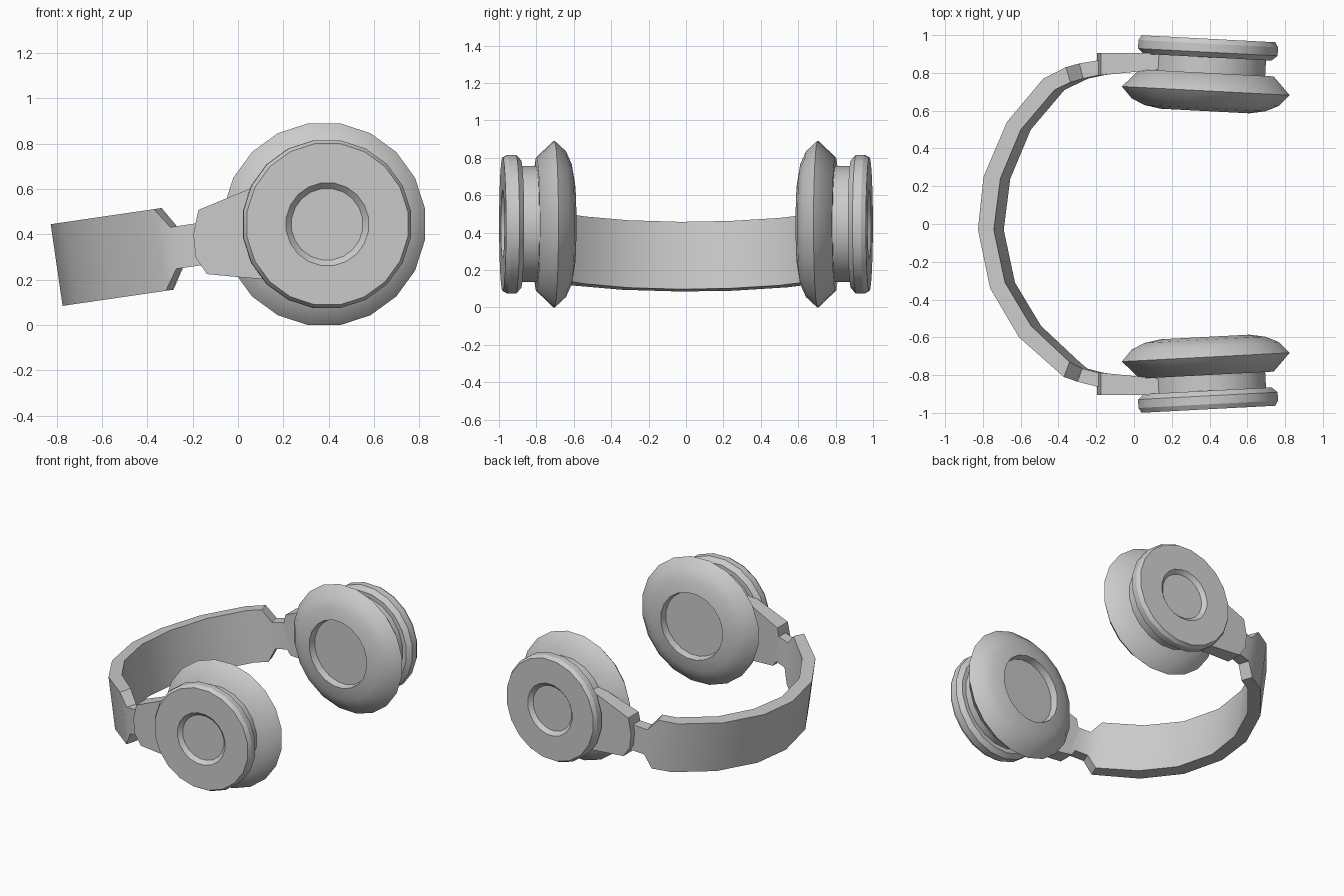
import bpy, bmesh, math
from mathutils import Matrix, Vector

if "Cube" in bpy.data.objects:
    bpy.data.objects.remove(bpy.data.objects["Cube"])

SIDES = 20
# ear cup frame: local z points outward (+y), toed in by 3 degrees
CUP = (Matrix.Translation((0.38, 0.705, 0.445))
       @ Matrix.Rotation(math.radians(-3), 4, 'Z')
       @ Matrix.Rotation(math.radians(-90), 4, 'X'))


def finish(name, bm, mirror=False, angle=30):
    bmesh.ops.recalc_face_normals(bm, faces=bm.faces)
    mesh = bpy.data.meshes.new(name)
    bm.to_mesh(mesh)
    bm.free()
    ob = bpy.data.objects.new(name, mesh)
    bpy.context.collection.objects.link(ob)
    if mirror:
        m = ob.modifiers.new("mirror", 'MIRROR')
        m.use_axis = (False, True, False)
    bpy.ops.object.select_all(action='DESELECT')
    ob.select_set(True)
    bpy.context.view_layer.objects.active = ob
    bpy.ops.object.shade_smooth_by_angle(angle=math.radians(angle))
    return ob


def bridge(bm, rings):
    n = len(rings[0])
    for a, b in zip(rings, rings[1:]):
        for i in range(n):
            j = (i + 1) % n
            bm.faces.new((a[i], a[j], b[j], b[i]))
    bm.faces.new(rings[0])
    bm.faces.new(rings[-1])


def lathe(name, profile, angle):
    """Revolve (radius, outward offset) points about the cup axis, capped."""
    bm = bmesh.new()
    k = 1 / math.cos(math.pi / SIDES)
    rings = []
    for r, s in profile:
        ring = []
        for i in range(SIDES):
            t = 2 * math.pi * (i + 0.5) / SIDES
            p = Vector((r * k * math.cos(t), r * k * math.sin(t), s))
            ring.append(bm.verts.new(CUP @ p))
        rings.append(ring)
    bridge(bm, rings)
    return finish(name, bm, True, angle)


# padded cushion with shallow ear recess
lathe("ear_cushion", [(0.225, -0.06), (0.235, -0.107), (0.32, -0.092),
                      (0.39, -0.06), (0.445, 0.0), (0.355, 0.095)], 50)

# neck and outer disc with dished centre
lathe("ear_housing", [(0.31, 0.06), (0.31, 0.178), (0.34, 0.178),
                      (0.37, 0.205), (0.37, 0.25), (0.355, 0.276),
                      (0.182, 0.276), (0.157, 0.25)], 25)

# yoke joining cup to headband
bm = bmesh.new()
outline = [(-0.197, 0.40), (-0.175, 0.508), (0.06, 0.605), (0.2, 0.63),
           (0.2, 0.195), (0.0, 0.212), (-0.137, 0.225), (-0.187, 0.30)]
inner = [bm.verts.new((x, 0.785 + 0.1 * (x + 0.2), z)) for x, z in outline]
outer = [bm.verts.new((x, 0.905, z)) for x, z in outline]
bridge(bm, [inner, outer])
finish("yoke", bm, True)

# headband: (outer u, outer y, inner u, inner y, half height), tilted plane
WIDE, SLIM = 0.182, 0.093
stations = [
    (0.80, -0.875, 0.80, -0.815, SLIM), (0.62, -0.86, 0.62, -0.785, SLIM),
    (0.52, -0.835, 0.545, -0.765, SLIM), (0.46, -0.81, 0.49, -0.73, WIDE),
    (0.22, -0.60, 0.285, -0.54, WIDE), (0.065, -0.34, 0.145, -0.31, WIDE),
    (0.0, -0.03, 0.085, -0.03, WIDE), (0.03, 0.25, 0.12, 0.24, WIDE),
    (0.155, 0.54, 0.23, 0.50, WIDE), (0.35, 0.77, 0.41, 0.71, WIDE),
    (0.47, 0.83, 0.495, 0.75, WIDE), (0.53, 0.85, 0.55, 0.77, SLIM),
    (0.62, 0.865, 0.62, 0.785, SLIM), (0.80, 0.875, 0.80, 0.815, SLIM)]
tilt = Matrix.Translation((-0.80, 0, 0.265)) @ Matrix.Rotation(math.radians(-8.3), 4, 'Y')
bm = bmesh.new()
rings = []
for uo, yo, ui, yi, h in stations:
    corners = [(uo, yo, -h), (uo, yo, h), (ui, yi, h), (ui, yi, -h)]
    rings.append([bm.verts.new(tilt @ Vector(c)) for c in corners])
bridge(bm, rings)
finish("headband", bm)
